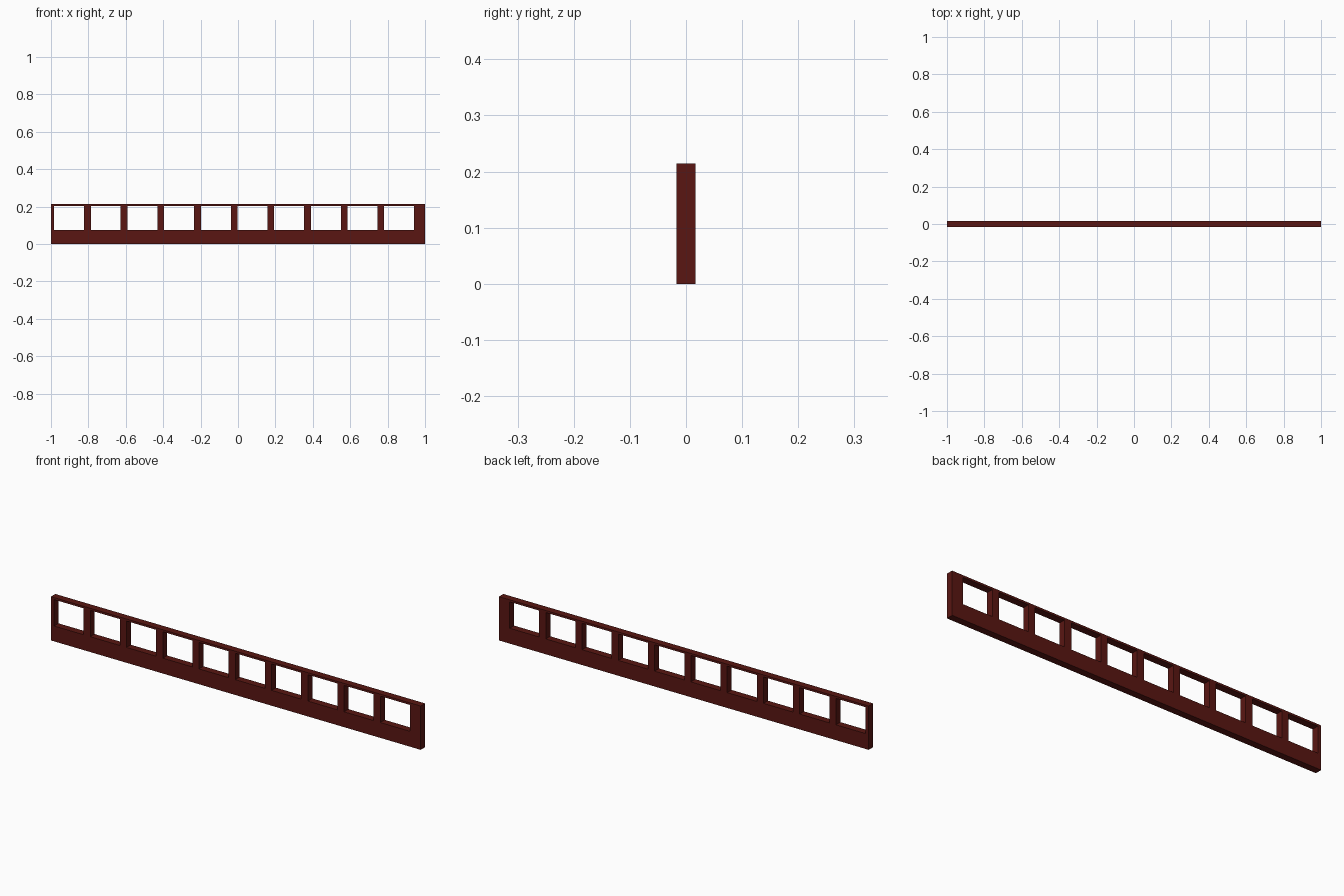
import bpy, bmesh

if "Cube" in bpy.data.objects:
    bpy.data.objects.remove(bpy.data.objects["Cube"])

COUNT, PITCH, WIDTH, FIRST = 10, 0.1961, 0.16, -0.983
DEPTH = 0.034
Z_LEVELS = [0.0, 0.075, 0.204, 0.214]   # bottom, sill, head, top

# Column edges: end post, then opening / post pairs, then end post
xs = [-1.0]
for i in range(COUNT):
    left = FIRST + i * PITCH
    xs += [left, left + WIDTH]
xs.append(1.0)

# Front face as a grid, leaving the openings out
bm = bmesh.new()
grid = [[bm.verts.new((x, -DEPTH / 2, z)) for z in Z_LEVELS] for x in xs]
for i in range(len(xs) - 1):
    for j in range(3):
        if j == 1 and i % 2 == 1:
            continue
        bm.faces.new((grid[i][j], grid[i + 1][j], grid[i + 1][j + 1], grid[i][j + 1]))

# Thicken into a solid panel
front = list(bm.faces)
res = bmesh.ops.extrude_face_region(bm, geom=front, use_keep_orig=True)
moved = [g for g in res["geom"] if isinstance(g, bmesh.types.BMVert)]
bmesh.ops.translate(bm, verts=moved, vec=(0, DEPTH, 0))
bmesh.ops.recalc_face_normals(bm, faces=bm.faces)

mesh = bpy.data.meshes.new("railing_panel")
bm.to_mesh(mesh)
bm.free()
panel = bpy.data.objects.new("railing_panel", mesh)
bpy.context.collection.objects.link(panel)

# Dark red paint
mat = bpy.data.materials.new("dark_red")
mat.diffuse_color = (0.1, 0.008, 0.006, 1)
mat.use_nodes = True
mat.node_tree.nodes["Principled BSDF"].inputs["Base Color"].default_value = mat.diffuse_color
mesh.materials.append(mat)
